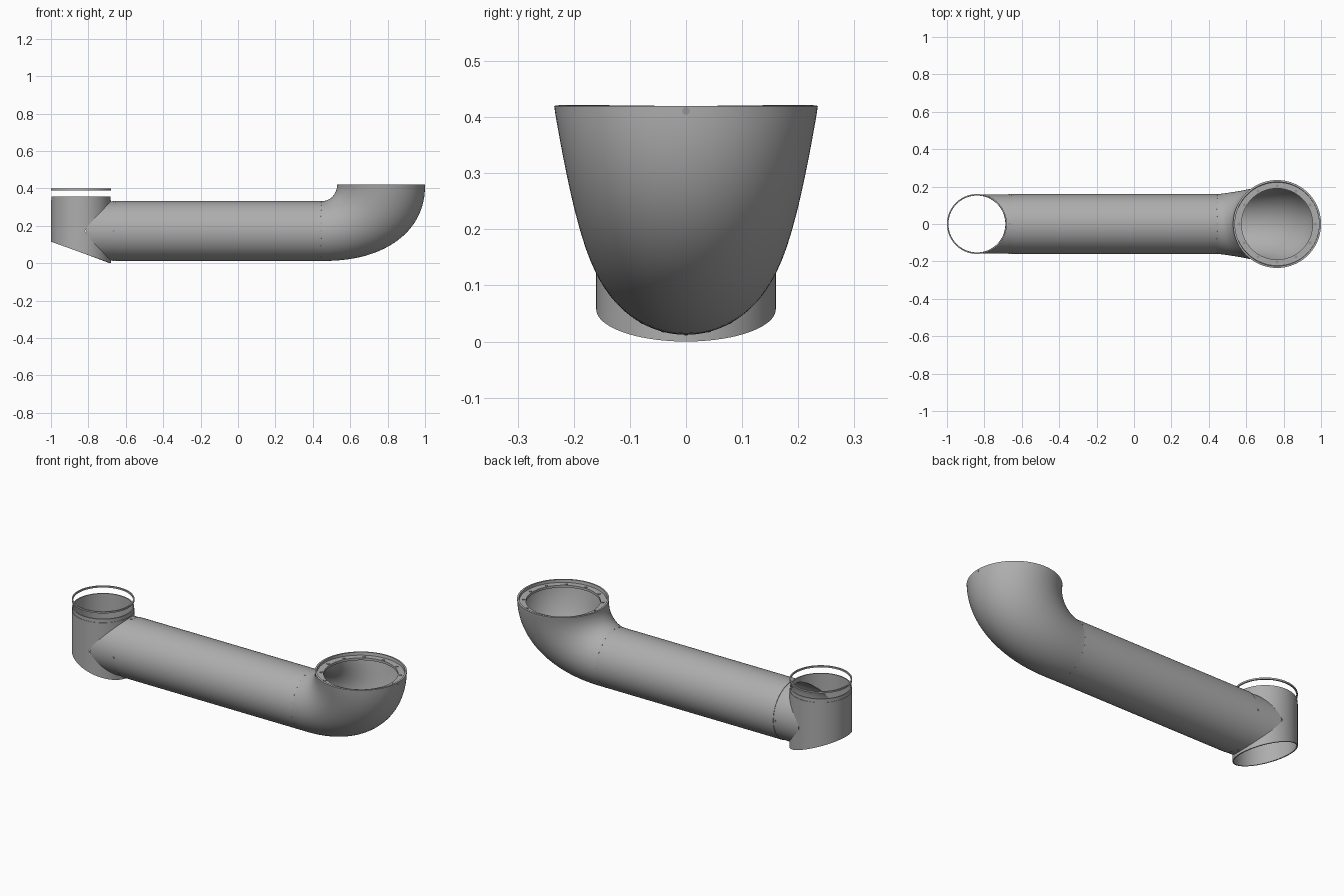
import bpy, bmesh
from math import sin, cos, pi, sqrt, radians
from mathutils import Vector, Matrix

if "Cube" in bpy.data.objects:
    bpy.data.objects.remove(bpy.data.objects["Cube"], do_unlink=True)


def material(name, value):
    m = bpy.data.materials.new(name)
    m.use_nodes = True
    colour = (value, value, value, 1)
    m.diffuse_color = colour
    m.node_tree.nodes["Principled BSDF"].inputs["Base Color"].default_value = colour
    return m


GREY = material("pipe grey", 0.42)
DARK = material("bolt grey", 0.3)
N = 96
ANGLES = [2 * pi * i / N for i in range(N)]

# Main dimensions
TUBE_X, TUBE_R = -0.84, 0.16
PIPE_Z, PIPE_R, BRANCH_R = 0.172, 0.16, 0.1575
SEAM_X, ELBOW_X = -0.655, 0.45
MOUTH_X, MOUTH_R, MOUTH_Z = 0.765, 0.235, 0.42


def finish(name, bm, mat, wall=0):
    """Turn a bmesh into an object, thicken it inward and shade it."""
    mesh = bpy.data.meshes.new(name)
    bm.to_mesh(mesh)
    bm.free()
    mesh.materials.append(mat)
    obj = bpy.data.objects.new(name, mesh)
    bpy.context.collection.objects.link(obj)
    bpy.ops.object.select_all(action='DESELECT')
    obj.select_set(True)
    bpy.context.view_layer.objects.active = obj
    if wall:
        mod = obj.modifiers.new("wall", 'SOLIDIFY')
        mod.thickness, mod.offset = wall, -1
        bpy.ops.object.modifier_apply(modifier=mod.name)
    bpy.ops.object.shade_smooth_by_angle(angle=radians(35))
    return obj


def loft(name, rings, mat=GREY, wall=0, skip=(), close=False):
    """Skin a list of rings; skip lists the bands left open."""
    bm = bmesh.new()
    rows = [[bm.verts.new(p) for p in ring] for ring in rings]
    count = len(rows)
    for k in range(count if close else count - 1):
        if k in skip:
            continue
        a, b = rows[k], rows[(k + 1) % count]
        for i in range(N):
            j = (i + 1) % N
            bm.faces.new((a[i], a[j], b[j], b[i]))
    return finish(name, bm, mat, wall)


def ring_z(cx, r, z):
    return [(cx + r * cos(a), r * sin(a), z) for a in ANGLES]


def ring_x(x, r):
    return [(x, r * cos(a), PIPE_Z + r * sin(a)) for a in ANGLES]


def hoop(name, cx, outer, inner, low, high):
    """Flat ring with a rectangular section."""
    section = ((outer, low), (outer, high), (inner, high), (inner, low))
    return loft(name, [ring_z(cx, r, z) for r, z in section], close=True)


def bolts(name, places, radius, height):
    """Small studs given as (position, direction) pairs."""
    bm = bmesh.new()
    for pos, axis in places:
        turn = Vector(axis).to_track_quat('Z', 'Y').to_matrix().to_4x4()
        bmesh.ops.create_cone(bm, cap_ends=True, segments=12, radius1=radius,
                              radius2=radius, depth=height,
                              matrix=Matrix.Translation(pos) @ turn)
    return finish(name, bm, DARK)


# Upright tube with a slanted foot and a side opening for the pipe
foot, low, high = [], [], []
for a in ANGLES:
    x, y = TUBE_R * cos(a), TUBE_R * sin(a)
    half = sqrt(max(0, BRANCH_R ** 2 - y * y)) if x > 0 else 0
    foot.append((TUBE_X + x, y, 0.115 * (TUBE_R - x) / (2 * TUBE_R)))
    low.append((TUBE_X + x, y, PIPE_Z - half))
    high.append((TUBE_X + x, y, PIPE_Z + half))
loft("upright_tube", [foot, low, high, ring_z(TUBE_X, TUBE_R, 0.336)],
     wall=0.006, skip=(1,))
hoop("upright_tube_rim", TUBE_X, 0.158, 0.152, 0.334, 0.356)
hoop("loose_ring", TUBE_X, TUBE_R, 0.153, 0.389, 0.398)

# Branch joining the upright tube to the long pipe
saddle = [(TUBE_X + sqrt(TUBE_R ** 2 - y * y), y, z)
          for x, y, z in ring_x(0, BRANCH_R)]
loft("branch_collar", [saddle, ring_x(SEAM_X + 0.01, BRANCH_R)], wall=0.004)

# Long straight pipe
loft("long_pipe", [ring_x(SEAM_X, PIPE_R), ring_x(ELBOW_X, PIPE_R)], wall=0.006)

# Widening elbow, swept between an inner and an outer curve
rings = []
STEPS = 36
for k in range(STEPS + 1):
    t = k / STEPS
    s, c = sin(t * pi / 2), max(0, cos(t * pi / 2))
    inner = Vector((ELBOW_X + 0.08 * s, 0, MOUTH_Z - 0.088 * c))
    outer = Vector((ELBOW_X + 0.55 * s ** 0.9, 0, MOUTH_Z - 0.408 * c ** 0.9))
    mid, arm = (inner + outer) / 2, (inner - outer) / 2
    width = PIPE_R + (MOUTH_R - PIPE_R) * t
    rings.append([mid + arm * sin(a) + Vector((0, width * cos(a), 0))
                  for a in ANGLES])
loft("elbow", rings, wall=0.01)

# Recessed mouth flange and its bolts
hoop("mouth_flange", MOUTH_X, 0.228, 0.19, 0.392, 0.405)
bolts("flange_bolts", [((MOUTH_X + 0.203 * cos(a), 0.203 * sin(a), 0.405), (0, 0, 1))
                       for a in ANGLES[::N // 12]], 0.008, 0.006)
bolts("mouth_side_bolt", [((0.999, 0, 0.411), (1, 0, 0))], 0.007, 0.004)


# Studs along the two pipe seams
def seam(x, r, count):
    return [((x, r * cos(a), PIPE_Z + r * sin(a)), (0, cos(a), sin(a)))
            for a in ANGLES[::N // count]]


bolts("collar_bolts", seam(SEAM_X - 0.01, BRANCH_R, 4), 0.006, 0.004)
bolts("elbow_seam_studs", seam(ELBOW_X - 0.005, PIPE_R, 24), 0.003, 0.002)
